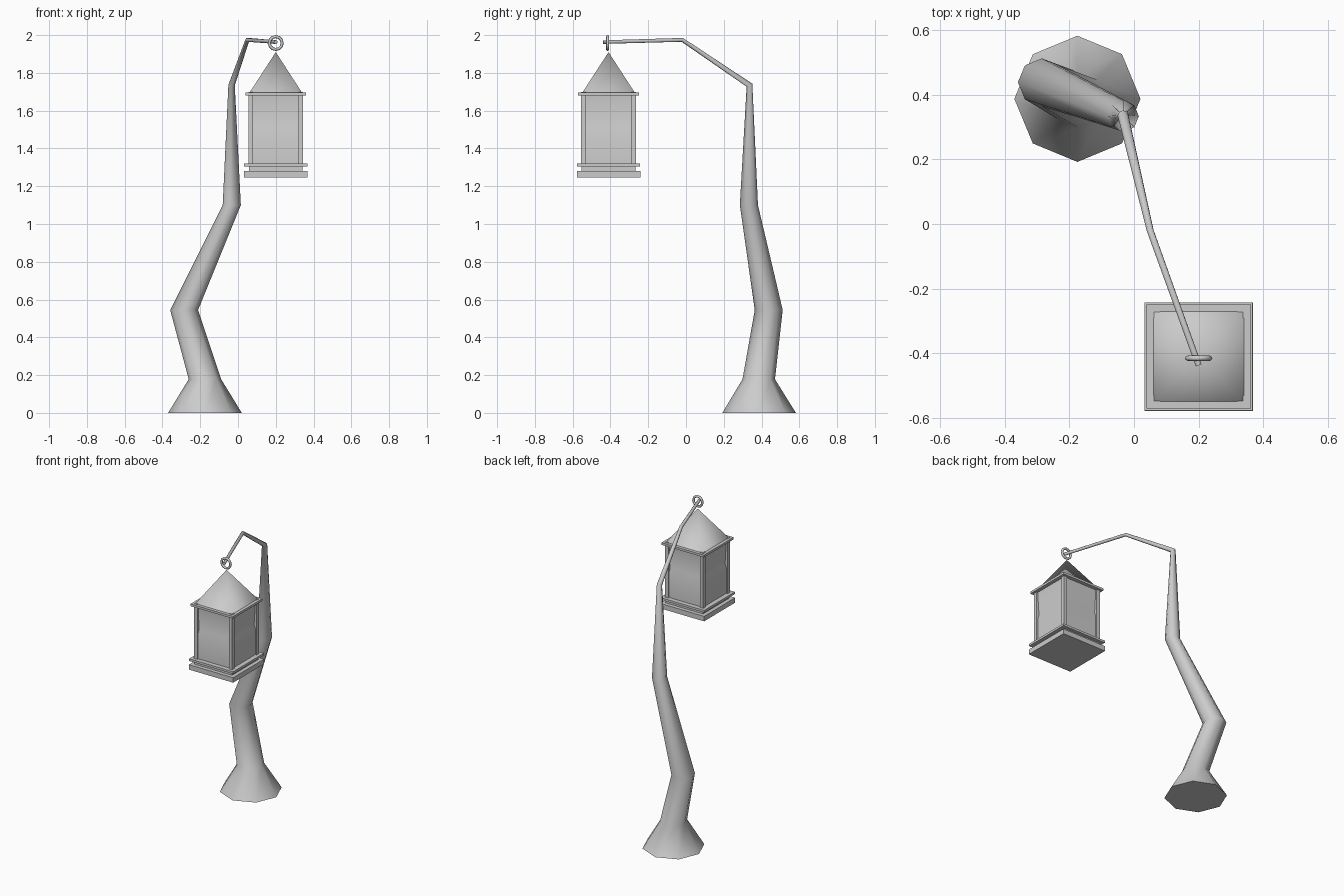
import bpy, bmesh, math
from mathutils import Vector

cube = bpy.data.objects.get("Cube")
if cube:
    bpy.data.objects.remove(cube)

grey = bpy.data.materials.new("plain grey")
grey.use_nodes = True
grey.diffuse_color = (0.6, 0.6, 0.6, 1)
grey.node_tree.nodes["Principled BSDF"].inputs["Base Color"].default_value = (0.6, 0.6, 0.6, 1)

CX, CY = 0.2, -0.41  # lantern axis


def finish(name, bm, angle=None):
    """Turn a bmesh into a shaded object; no angle means smooth everywhere."""
    bmesh.ops.recalc_face_normals(bm, faces=bm.faces)
    mesh = bpy.data.meshes.new(name)
    bm.to_mesh(mesh)
    bm.free()
    mesh.materials.append(grey)
    obj = bpy.data.objects.new(name, mesh)
    bpy.context.collection.objects.link(obj)
    bpy.ops.object.select_all(action='DESELECT')
    obj.select_set(True)
    bpy.context.view_layer.objects.active = obj
    if angle is None:
        bpy.ops.object.shade_smooth()
    else:
        bpy.ops.object.shade_smooth_by_angle(angle=math.radians(angle))
    return obj


def bridge(bm, rings):
    for a, b in zip(rings, rings[1:]):
        n = len(a)
        for i in range(n):
            j = (i + 1) % n
            bm.faces.new((a[i], a[j], b[j], b[i]))


def square_tower(name, profile, x=CX, y=CY, angle=30):
    """Stack of square rings given as (half width, height)."""
    bm = bmesh.new()
    corners = ((-1, -1), (1, -1), (1, 1), (-1, 1))
    rings = [[bm.verts.new((x + sx * h, y + sy * h, z)) for sx, sy in corners]
             for h, z in profile]
    bridge(bm, rings)
    bm.faces.new(rings[0])
    bm.faces.new(rings[-1])
    return finish(name, bm, angle)


# Crooked eight-sided post: centre, radius, ring direction
up = (0, 0, 1)
path = [
    ((-0.175, 0.387, 0), 0.195, up),
    ((-0.175, 0.385, 0.178), 0.086, up),
    ((-0.285, 0.438, 0.545), 0.074, up),
    ((-0.033, 0.333, 1.10), 0.048, up),
    ((-0.034, 0.336, 1.735), 0.017, (0.18, -0.81, 1.55)),
    ((0.05, -0.02, 1.975), 0.011, (0.5, -1.75, 0.52)),
    ((0.2, -0.437, 1.963), 0.010, (0.34, -0.94, -0.03)),
]
bm = bmesh.new()
rings = []
for centre, radius, direction in path:
    turn = Vector(up).rotation_difference(Vector(direction))
    ring = []
    for i in range(8):
        a = i * math.tau / 8
        spoke = Vector((radius * math.cos(a), radius * math.sin(a), 0))
        ring.append(bm.verts.new(Vector(centre) + turn @ spoke))
    rings.append(ring)
bridge(bm, rings)
bm.faces.new(rings[0])
bm.faces.new(rings[-1])
finish("crooked_post", bm, 75)

# Hanging ring
bpy.ops.mesh.primitive_torus_add(
    major_radius=0.034, minor_radius=0.008, major_segments=12, minor_segments=8,
    location=(CX, CY - 0.005, 1.958), rotation=(math.pi / 2, 0, 0))
ring_obj = bpy.context.object
ring_obj.name = "hanging_ring"
ring_obj.data.materials.append(grey)
bpy.ops.object.shade_smooth()

# Pyramid roof, open underneath and softly shaded
bm = bmesh.new()
apex = bm.verts.new((CX, CY, 1.91))
foot = [bm.verts.new((CX + sx * 0.14, CY + sy * 0.14, 1.694))
        for sx, sy in ((-1, -1), (1, -1), (1, 1), (-1, 1))]
for i in range(4):
    bm.faces.new((foot[i], foot[(i + 1) % 4], apex))
finish("lantern_roof", bm)

# Lantern plates and body
square_tower("roof_eave", [(0.161, 1.68), (0.161, 1.695)])
square_tower("lantern_glass", [(0.135, 1.31), (0.135, 1.495), (0.125, 1.52), (0.136, 1.685)])
square_tower("lower_rim", [(0.167, 1.305), (0.167, 1.32)])
square_tower("base_neck", [(0.142, 1.275), (0.142, 1.31)])
square_tower("base_plate", [(0.168, 1.246), (0.168, 1.28)])

# Corner bars, poking slightly through the eave
for side, sx in (("right", -1), ("left", 1)):
    for end, sy in (("front", -1), ("back", 1)):
        square_tower(f"corner_bar_{end}_{side}", [(0.0125, 1.31), (0.0125, 1.698)],
                     CX + sx * 0.1325, CY + sy * 0.1325)
